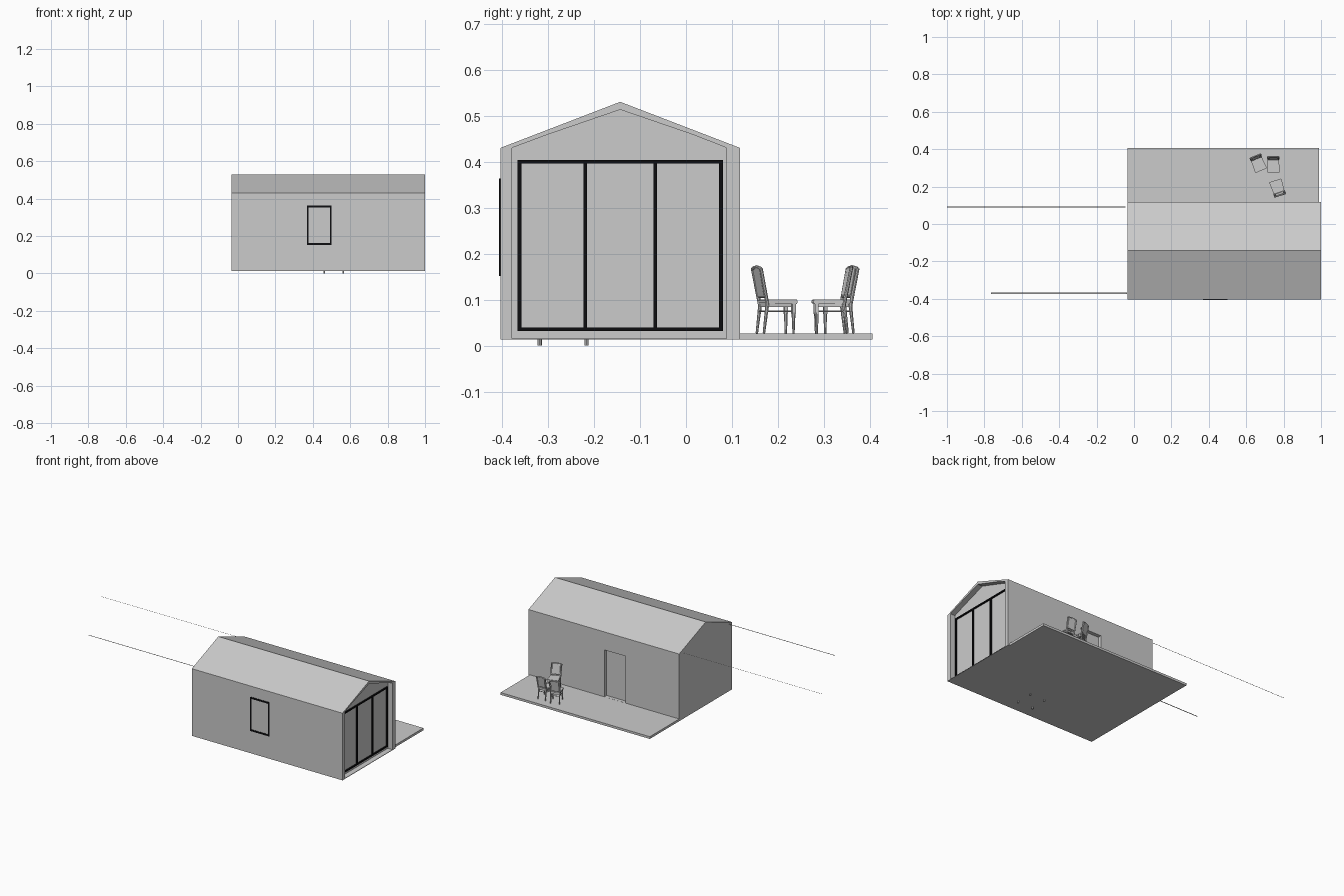
import bpy, bmesh, math
from mathutils import Matrix, Vector

if "Cube" in bpy.data.objects:
    bpy.data.objects.remove(bpy.data.objects["Cube"])

black = bpy.data.materials.new("black_frame")
black.diffuse_color = (0.004, 0.004, 0.005, 1)
black.use_nodes = True
black.node_tree.nodes["Principled BSDF"].inputs["Base Color"].default_value = black.diffuse_color


def finish(name, bm, mat=None):
    bmesh.ops.recalc_face_normals(bm, faces=bm.faces)
    me = bpy.data.meshes.new(name)
    bm.to_mesh(me)
    bm.free()
    ob = bpy.data.objects.new(name, me)
    bpy.context.collection.objects.link(ob)
    if mat:
        me.materials.append(mat)
    return ob


def add_box(bm, x, y, z):
    c = [(a[0] + a[1]) / 2 for a in (x, y, z)]
    s = [a[1] - a[0] for a in (x, y, z)]
    m = Matrix.Translation(c) @ Matrix.Diagonal((*s, 1))
    return bmesh.ops.create_cube(bm, size=1, matrix=m)["verts"]


def add_rod(bm, a, b, r1, r2=None, n=8):
    a, b = Vector(a), Vector(b)
    d = b - a
    m = Matrix.Translation((a + b) / 2) @ d.to_track_quat("Z", "Y").to_matrix().to_4x4()
    bmesh.ops.create_cone(bm, cap_ends=True, segments=n, radius1=r1,
                          radius2=r1 if r2 is None else r2, depth=d.length, matrix=m)


def box(name, x, y, z, mat=None):
    bm = bmesh.new()
    add_box(bm, x, y, z)
    return finish(name, bm, mat)


def prism(name, profile, x0, x1):
    bm = bmesh.new()
    f = bm.faces.new([bm.verts.new((x0, y, z)) for y, z in profile])
    ext = bmesh.ops.extrude_face_region(bm, geom=[f])["geom"]
    bmesh.ops.translate(bm, vec=(x1 - x0, 0, 0),
                        verts=[v for v in ext if isinstance(v, bmesh.types.BMVert)])
    return finish(name, bm)


def cut(ob, cutter):
    cutter.hide_render = True
    cutter.hide_viewport = True
    m = ob.modifiers.new("cut", "BOOLEAN")
    m.operation = "DIFFERENCE"
    m.solver = "EXACT"
    m.object = cutter


# gabled house body
house = prism("house_body", [(-0.403, 0.013), (0.117, 0.013), (0.117, 0.43),
                             (-0.143, 0.53), (-0.403, 0.43)], -0.035, 1.0)
# glazed end recess and door recess
cut(house, prism("end_recess_cutter",
                 [(-0.378, 0.016), (0.088, 0.016), (0.088, 0.43), (0.017, 0.458),
                  (-0.143, 0.513), (-0.303, 0.458), (-0.378, 0.43)], 0.967, 1.05))
cut(house, box("door_cutter", (0.335, 0.478), (0.095, 0.15), (0.0275, 0.318)))

# deck
box("deck", (-0.035, 0.99), (0.117, 0.405), (0.013, 0.027))

# glazed end frame: rails, then posts
bm = bmesh.new()
for z in (0.0355, 0.4):
    add_box(bm, (0.962, 0.975), (-0.366, 0.08), (z - 0.004, z + 0.004))
for y in (-0.362, -0.219, -0.067, 0.076):
    add_box(bm, (0.962, 0.975), (y - 0.004, y + 0.004), (0.032, 0.404))
finish("glazing_frame", bm, black)

# front window frame
bm = bmesh.new()
for z in (0.157, 0.358):
    add_box(bm, (0.368, 0.5), (-0.406, -0.395), (z - 0.005, z + 0.005))
for x in (0.372, 0.496):
    add_box(bm, (x - 0.004, x + 0.004), (-0.406, -0.395), (0.152, 0.363))
finish("window_frame", bm, black)

# flat thin cable strips at eaves level
for name, x0, x1, y, w in (("cable_back", -1.0, -0.045, 0.091, 0.003),
                           ("cable_front", -0.765, -0.037, -0.37, 0.006)):
    bm = bmesh.new()
    bm.faces.new([bm.verts.new(p) for p in ((x0, y - w / 2, 0.43), (x1, y - w / 2, 0.43),
                                            (x1, y + w / 2, 0.43), (x0, y + w / 2, 0.43))])
    finish(name, bm)

# table feet below the floor
bm = bmesh.new()
for x in (0.461, 0.563):
    for y in (-0.318, -0.216):
        add_rod(bm, (x, y, 0), (x, y, 0.02), 0.0045)
finish("table_feet", bm)

# chair, facing -y, standing on its local z = 0
bm = bmesh.new()
seat = add_box(bm, (-0.034, 0.034), (-0.042, 0.03), (0.064, 0.073))
for v in seat:
    if v.co.y > 0:
        v.co.x *= 0.88
bmesh.ops.bevel(bm, geom=list({e for v in seat for e in v.link_edges}),
                offset=0.002, segments=2, affect="EDGES")
for s in (-1, 1):
    # tapered front leg with a square block under the seat
    add_rod(bm, (s * 0.027, -0.034, 0), (s * 0.027, -0.034, 0.045), 0.0025, 0.0045)
    add_box(bm, (s * 0.027 - 0.004, s * 0.027 + 0.004), (-0.038, -0.03), (0.042, 0.066))
    # back leg and leaning back post
    add_rod(bm, (s * 0.025, 0.033, 0), (s * 0.025, 0.025, 0.066), 0.0028, 0.0045)
    add_rod(bm, (s * 0.027, 0.025, 0.06), (s * 0.03, 0.041, 0.14), 0.0042, 0.0038)
    # side rung
    add_rod(bm, (s * 0.027, -0.034, 0.048), (s * 0.025, 0.027, 0.048), 0.002)
# seat apron, front and back rungs
add_box(bm, (-0.026, 0.026), (-0.036, 0.027), (0.057, 0.065))
add_rod(bm, (-0.026, 0.028, 0.048), (0.026, 0.028, 0.048), 0.002)
# arched crest, lower rail and back panel
arch = [(-0.03, 0.139), (-0.02, 0.142), (0, 0.144), (0.02, 0.142), (0.03, 0.139)]
for (xa, za), (xb, zb) in zip(arch, arch[1:]):
    add_rod(bm, (xa, 0.041, za), (xb, 0.041, zb), 0.004)
add_rod(bm, (-0.027, 0.028, 0.08), (0.027, 0.028, 0.08), 0.0035)
panel = add_box(bm, (-0.023, 0.023), (0.026, 0.032), (0.079, 0.141))
for v in panel:
    v.co.y += (v.co.z - 0.079) * 0.18
chair = finish("chair_1", bm)
for p in chair.data.polygons:
    p.use_smooth = False

# place three chairs on the deck
spots = [(0.745, 0.318, 0), (0.664, 0.324, 22), (0.768, 0.193, 198)]
for i, (x, y, a) in enumerate(spots):
    ob = chair
    if i:
        ob = bpy.data.objects.new("chair_%d" % (i + 1), chair.data)
        bpy.context.collection.objects.link(ob)
    ob.location = (x, y, 0.027)
    ob.rotation_euler.z = math.radians(a)
